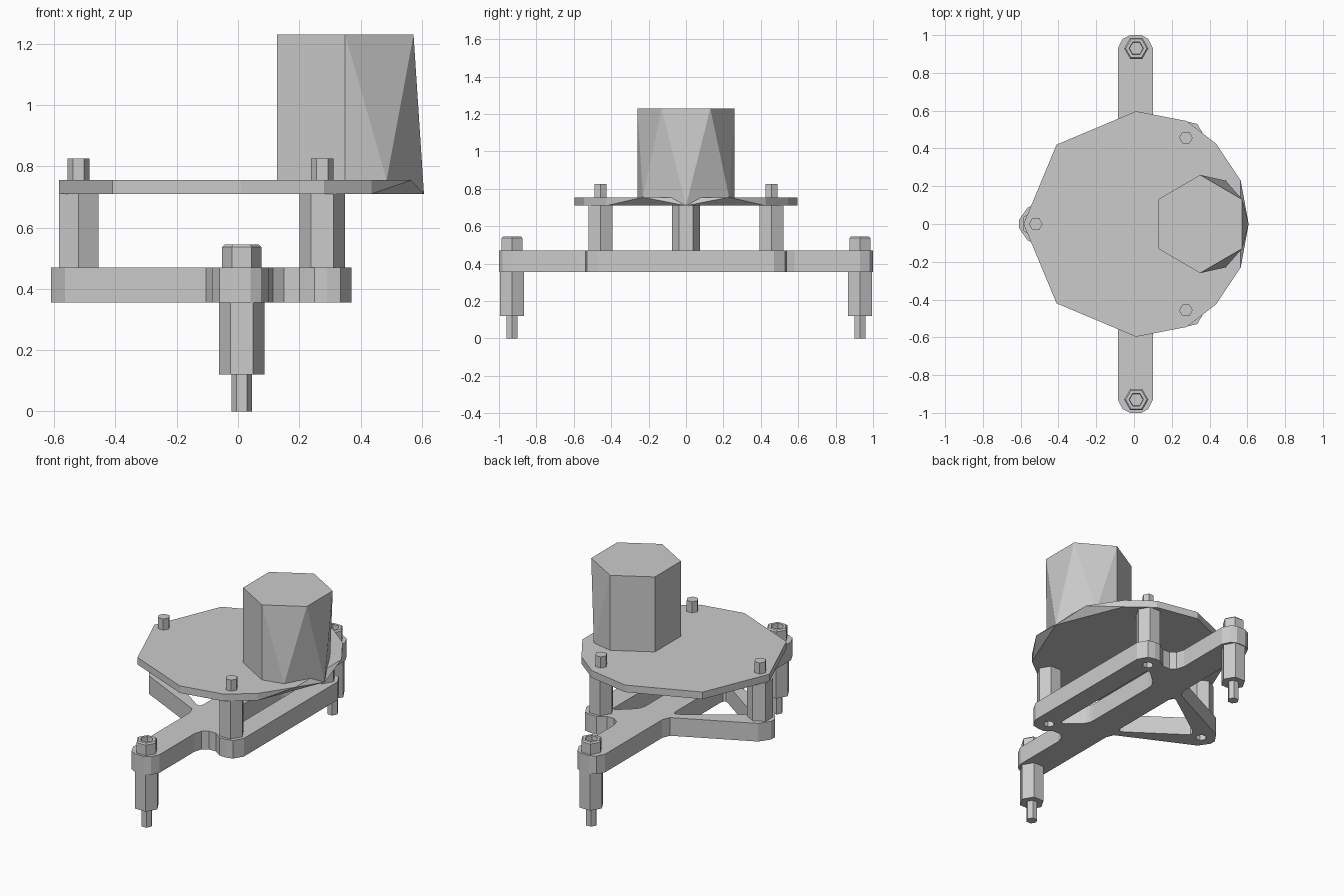
import bpy, bmesh, math
from mathutils import Vector

if "Cube" in bpy.data.objects:
    bpy.data.objects.remove(bpy.data.objects["Cube"], do_unlink=True)

grey = bpy.data.materials.new("plain grey")
grey.use_nodes = True
grey.diffuse_color = (0.6, 0.6, 0.6, 1)
grey.node_tree.nodes["Principled BSDF"].inputs["Base Color"].default_value = (0.6, 0.6, 0.6, 1)


def finish(bm, name):
    bmesh.ops.recalc_face_normals(bm, faces=bm.faces)
    mesh = bpy.data.meshes.new(name)
    bm.to_mesh(mesh)
    bm.free()
    mesh.materials.append(grey)
    obj = bpy.data.objects.new(name, mesh)
    bpy.context.collection.objects.link(obj)
    return obj


def hexagon(x, y, r, turn=0.0):
    return [Vector((x + r * math.cos(turn + i * math.pi / 3),
                    y + r * math.sin(turn + i * math.pi / 3))) for i in range(6)]


def hex_post(name, x, y, z0, z1, r, turn=0.0, chamfer=0.0, socket=0.0):
    bm = bmesh.new()
    base = bm.faces.new([bm.verts.new((p.x, p.y, z0)) for p in hexagon(x, y, r, turn)])
    ext = bmesh.ops.extrude_face_region(bm, geom=[base])["geom"]
    bmesh.ops.translate(bm, vec=(0, 0, z1 - z0 - chamfer),
                        verts=[v for v in ext if isinstance(v, bmesh.types.BMVert)])
    top = [f for f in ext if isinstance(f, bmesh.types.BMFace)]
    bm.normal_update()
    bmesh.ops.recalc_face_normals(bm, faces=bm.faces)
    if chamfer:
        bmesh.ops.inset_region(bm, faces=top, thickness=chamfer, depth=chamfer)
    if socket:
        bmesh.ops.inset_region(bm, faces=top, thickness=0.018)
        bmesh.ops.inset_region(bm, faces=top, thickness=0.002, depth=-socket)
    return finish(bm, name)


def hull(name, points):
    bm = bmesh.new()
    for p in points:
        bm.verts.new(p)
    bmesh.ops.convex_hull(bm, input=bm.verts)
    bmesh.ops.dissolve_limit(bm, angle_limit=0.01, verts=bm.verts, edges=bm.edges)
    return finish(bm, name)


def mirror(half, z):
    return [(x, s * y, z) for x, y in half for s in ((1, -1) if y else (1,))]


def rounded(points, r, steps=3):
    # Swap every corner for a short curve
    pts = [Vector(p) for p in points]
    out = []
    for i, p in enumerate(pts):
        a = p + (pts[i - 1] - p).normalized() * r
        b = p + (pts[(i + 1) % len(pts)] - p).normalized() * r
        for k in range(steps + 1):
            t = k / steps
            out.append(a * (1 - t) ** 2 + p * 2 * t * (1 - t) + b * t * t)
    return out


# Base frame: outline with windows and bolt holes
posts = [("rear_post", -0.52, 0, math.pi / 6), ("left_post", 0.275, 0.457, 0),
         ("right_post", 0.275, -0.457, 0)]
half = [(0.37, 0.47), (0.335, 0.53), (0.29, 0.54), (0.25, 0.54), (0.2, 0.505),
        (0.15, 0.505), (0.115, 0.53), (0.1, 0.58),
        (0.1, 0.93), (0.075, 0.98), (0.04, 1.0), (-0.02, 1.0), (-0.06, 0.98),
        (-0.085, 0.93), (-0.085, 0.36), (-0.105, 0.31), (-0.565, 0.085), (-0.61, 0.02)]
outline = half + [(x, -y) for x, y in reversed(half)]
loops = [outline,
         rounded([(0.235, 0.42), (0.1, 0.3), (0.1, -0.3), (0.235, -0.42)], 0.045),
         rounded([(-0.085, 0.27), (-0.47, 0), (-0.085, -0.27)], 0.05)]
loops += [hexagon(x, y, 0.033) for _, x, y, _ in posts]
curve = bpy.data.curves.new("base_frame", "CURVE")
curve.dimensions = "2D"
curve.fill_mode = "BOTH"
curve.extrude = 0.0575
for loop in loops:
    spline = curve.splines.new("POLY")
    spline.points.add(len(loop) - 1)
    for pt, p in zip(spline.points, loop):
        pt.co = (p[0], p[1], 0, 1)
    spline.use_cyclic_u = True
curve.materials.append(grey)
frame = bpy.data.objects.new("base_frame", curve)
bpy.context.collection.objects.link(frame)
frame.location.z = 0.4125
bpy.ops.object.select_all(action="DESELECT")
frame.select_set(True)
bpy.context.view_layer.objects.active = frame
bpy.ops.object.convert(target="MESH")
for poly in frame.data.polygons:
    poly.use_smooth = False

# Posts between frame and plate, with bolt ends above the plate
for name, x, y, turn in posts:
    hex_post(name, x, y, 0.47, 0.712, 0.075, turn)
    hex_post(name + "_bolt", x, y, 0.75, 0.825, 0.036)

# Feet and socket screws at the two arm ends
for side, y in (("left", 0.93), ("right", -0.93)):
    hex_post(side + "_foot", 0.012, y, 0.12, 0.355, 0.074)
    hex_post(side + "_foot_pin", 0.012, y, 0, 0.12, 0.034)
    hex_post(side + "_screw_head", 0.012, y, 0.47, 0.545, 0.064, 0, 0.008, 0.04)

# Faceted mounting plate, with its front edge bent down to a point
rim = [(-0.585, 0), (-0.41, 0.42), (0.01, 0.597), (0.28, 0.545), (0.435, 0.425)]
hull("mounting_plate", mirror(rim + [(0.565, 0.23)], 0.755)
     + mirror(rim + [(0.607, 0)], 0.71))

# Motor body, tapering out to the plate's point
body = [(0.127, 0.13), (0.35, 0.26)]
hull("motor_body", mirror(body + [(0.573, 0.13)], 1.23)
     + mirror(body + [(0.485, 0.23)], 0.755) + [(0.607, 0, 0.71)])
